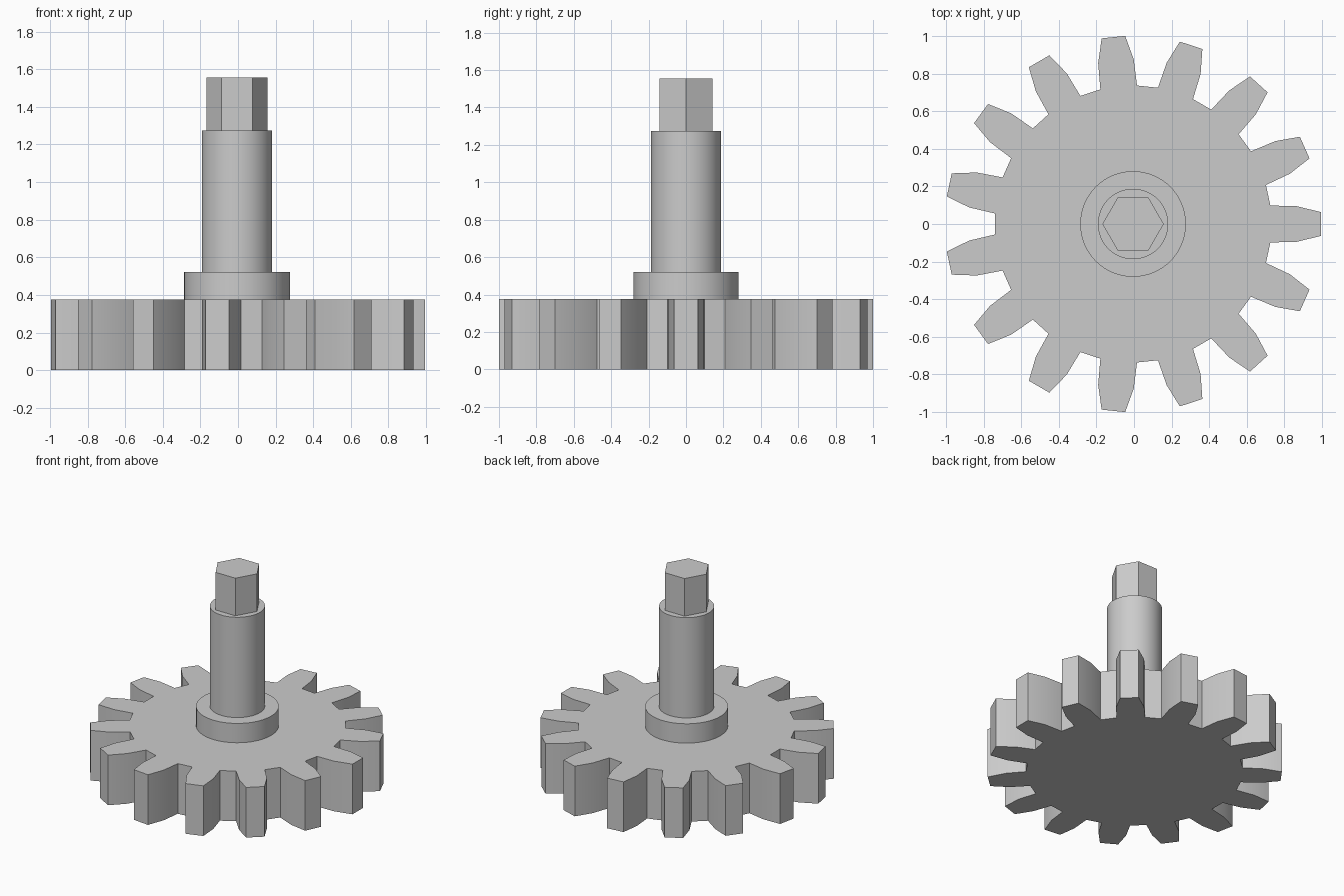
import bpy
import bmesh
import math

cube = bpy.data.objects.get("Cube")
if cube:
    bpy.data.objects.remove(cube, do_unlink=True)

CENTRE_X = -0.005
TEETH = 15

# Plain grey metal
metal = bpy.data.materials.new("grey metal")
metal.use_nodes = True
colour = (0.6, 0.6, 0.6, 1)
metal.diffuse_color = colour
metal.node_tree.nodes["Principled BSDF"].inputs["Base Color"].default_value = colour


def prism(name, outline, bottom, top):
    """Extrude a closed xy outline between two heights."""
    bm = bmesh.new()
    base = bm.faces.new([bm.verts.new((x, y, bottom)) for x, y in outline])
    extruded = bmesh.ops.extrude_face_region(bm, geom=[base], use_keep_orig=True)
    moved = [v for v in extruded["geom"] if isinstance(v, bmesh.types.BMVert)]
    bmesh.ops.translate(bm, verts=moved, vec=(0, 0, top - bottom))
    bmesh.ops.recalc_face_normals(bm, faces=bm.faces)
    mesh = bpy.data.meshes.new(name)
    bm.to_mesh(mesh)
    bm.free()
    mesh.materials.append(metal)
    obj = bpy.data.objects.new(name, mesh)
    obj.location.x = CENTRE_X
    bpy.context.collection.objects.link(obj)
    bpy.ops.object.select_all(action="DESELECT")
    obj.select_set(True)
    bpy.context.view_layer.objects.active = obj
    bpy.ops.object.shade_smooth_by_angle(angle=math.radians(30))
    return obj


def polygon(radius, sides):
    return [(radius * math.cos(math.tau * i / sides),
             radius * math.sin(math.tau * i / sides)) for i in range(sides)]


def gear_outline():
    # One flank from root to tip, mirrored to make a tooth, then repeated
    flank = [(0.73, 0.098), (0.87, 0.095), (0.999, 0.063)]
    tooth = [(x, -y) for x, y in flank] + flank[::-1]
    points = []
    for i in range(TEETH):
        c, s = math.cos(math.tau * i / TEETH), math.sin(math.tau * i / TEETH)
        points += [(x * c - y * s, x * s + y * c) for x, y in tooth]
    return points


prism("gear_wheel", gear_outline(), 0, 0.376)
prism("hub_collar", polygon(0.281, 64), 0.376, 0.521)
prism("shaft", polygon(0.187, 64), 0.521, 1.273)
prism("hex_drive_end", polygon(0.163, 6), 1.273, 1.555)
